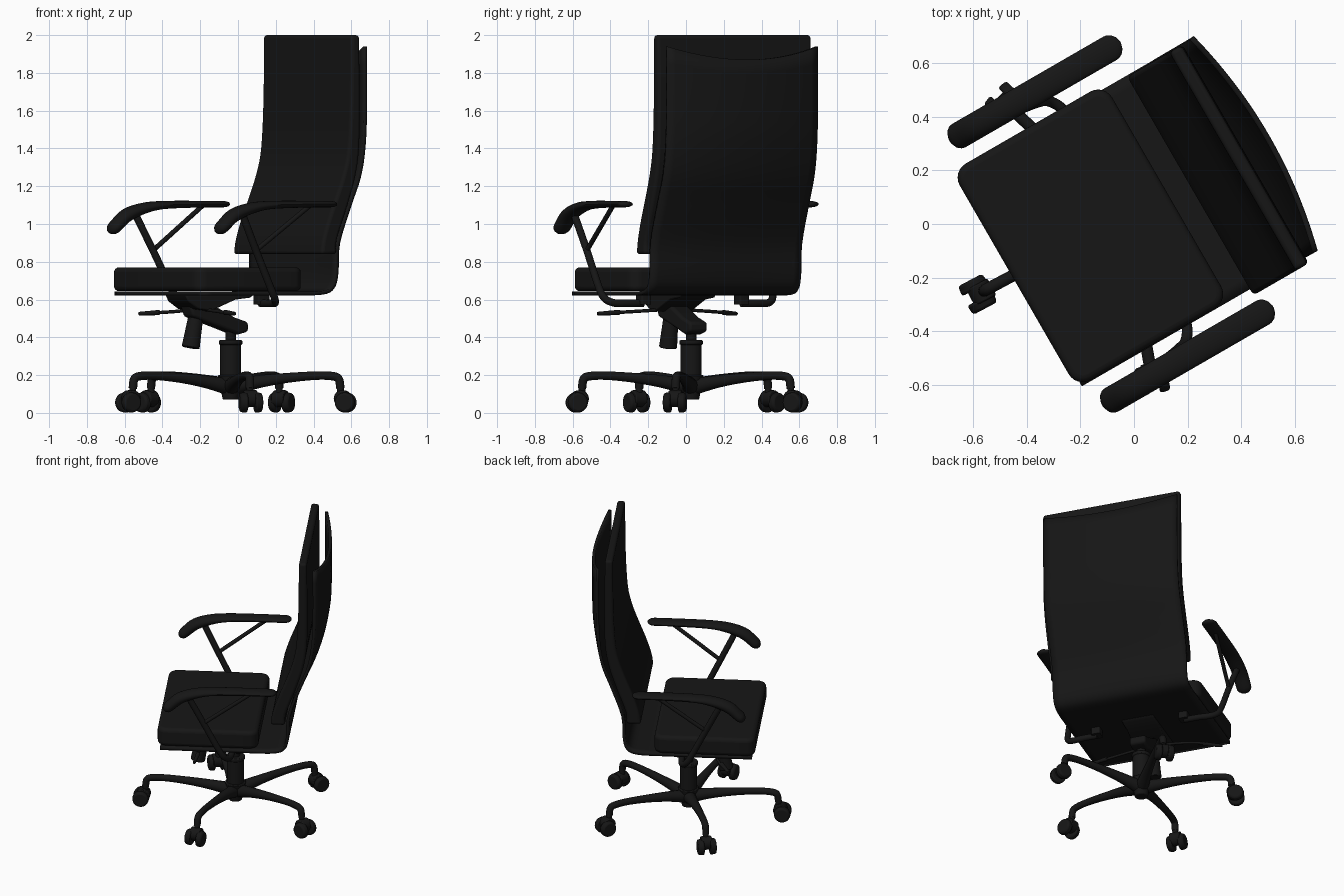
import bpy, bmesh
from math import radians, pi, sin, cos
from mathutils import Matrix, Vector

if "Cube" in bpy.data.objects:
    bpy.data.objects.remove(bpy.data.objects["Cube"])

# Local frame: x = towards the backrest, y = sideways; whole chair is turned 30 degrees
PLACE = Matrix.Rotation(radians(30), 4, 'Z') @ Matrix.Translation((0, 0.043, 0))
black = bpy.data.materials.new("black")
black.diffuse_color = (0.008, 0.008, 0.008, 1)
black.use_nodes = True
black.node_tree.nodes["Principled BSDF"].inputs["Base Color"].default_value = black.diffuse_color


def add(name, bm, bevel=0, segs=4, solid=0):
    bmesh.ops.recalc_face_normals(bm, faces=bm.faces)
    me = bpy.data.meshes.new(name)
    bm.to_mesh(me)
    bm.free()
    me.transform(PLACE)
    me.materials.append(black)
    ob = bpy.data.objects.new(name, me)
    bpy.context.collection.objects.link(ob)
    if solid:
        m = ob.modifiers.new("thickness", 'SOLIDIFY')
        m.thickness, m.offset = solid, 0
    if bevel:
        m = ob.modifiers.new("rounding", 'BEVEL')
        m.width, m.segments, m.limit_method, m.angle_limit = bevel, segs, 'ANGLE', radians(50)
    return ob


def smooth(pts, n=4):
    """Catmull-Rom curve through tuples of any length."""
    p = [Vector(q) for q in pts]
    p = [2 * p[0] - p[1]] + p + [2 * p[-1] - p[-2]]
    out = []
    for a, b, c, d in zip(p, p[1:], p[2:], p[3:]):
        for i in range(n):
            t = i / n
            out.append(0.5 * (2 * b + (c - a) * t + (2 * a - 5 * b + 4 * c - d) * t * t
                              + (3 * b - a - 3 * c + d) * t ** 3))
    return out + [p[-2]]


def prism(name, poly, lo, hi, axis='Y', **kw):
    """Extrude a closed outline: (x, z) along y, or (x, y) along z."""
    bm = bmesh.new()
    f = bm.faces.new([bm.verts.new((a, lo, b) if axis == 'Y' else (a, b, lo)) for a, b in poly])
    r = bmesh.ops.extrude_face_region(bm, geom=[f])
    d = (0, hi - lo, 0) if axis == 'Y' else (0, 0, hi - lo)
    bmesh.ops.translate(bm, vec=d, verts=[v for v in r['geom'] if isinstance(v, bmesh.types.BMVert)])
    return add(name, bm, **kw)


def rounded_rect(x0, x1, h, r):
    return [(cx + r * cos(a), cy + r * sin(a))
            for cx, cy, q in ((x1 - r, h - r, 0), (x0 + r, h - r, 1), (x0 + r, r - h, 2), (x1 - r, r - h, 3))
            for a in [(q + i / 6) * pi / 2 for i in range(7)]]


def cyl(name, a, b, r1, r2=None, bevel=0.006, sides=32):
    a, b = Vector(a), Vector(b)
    d = b - a
    bm = bmesh.new()
    bmesh.ops.create_cone(bm, cap_ends=True, segments=sides, radius1=r1,
                          radius2=r1 if r2 is None else r2, depth=d.length,
                          matrix=Matrix.Translation((a + b) / 2) @ d.to_track_quat('Z', 'Y').to_matrix().to_4x4())
    return add(name, bm, bevel=bevel, segs=2)


def tube(name, pts, r):
    """Round bar through (x, y, z, radius factor) points."""
    cu = bpy.data.curves.new(name, 'CURVE')
    cu.dimensions, cu.bevel_depth, cu.bevel_resolution, cu.use_fill_caps = '3D', r, 4, True
    sp = cu.splines.new('POLY')
    path = smooth(pts, 6)
    sp.points.add(len(path) - 1)
    for p, q in zip(sp.points, path):
        p.co, p.radius = (q[0], q[1], q[2], 1), q[3]
    cu.transform(PLACE)
    cu.materials.append(black)
    bpy.context.collection.objects.link(bpy.data.objects.new(name, cu))


# Seat cushion
prism("seat_cushion", rounded_rect(-0.49, 0.165, 0.465, 0.06), 0.645, 0.77, axis='Z', bevel=0.025)

# Shell: thin L-shaped sheet under the seat and up the back, bowed and dipped at the top
line = smooth([(-0.47, .632), (-0.2, .632), (0.1, .632), (0.27, .636), (0.335, .665), (0.358, .74), (0.368, .9),
               (0.438, 1.1), (0.495, 1.25), (0.522, 1.4), (0.532, 1.6), (0.532, 1.94)])
bm = bmesh.new()
N = 20
rows = []
for x, z in line:
    k = min(1, max(0, (z - 0.7) / 0.8))
    dip = max(0, (z - 1.6) / 0.34)
    rows.append([bm.verts.new((x + 0.058 * k * (1 - t * t), -0.01 + 0.459 * t, z - 0.07 * dip * (1 - t * t)))
                 for t in [2 * i / N - 1 for i in range(N + 1)]])
for a, b in zip(rows, rows[1:]):
    for i in range(N):
        bm.faces.new((a[i], a[i + 1], b[i + 1], b[i]))
add("back_shell", bm, solid=0.02)

# Back cushion with lumbar curve
front = smooth([(0.25, .84), (0.262, .92), (0.297, 1.03), (0.345, 1.15), (0.388, 1.27), (0.416, 1.4),
                (0.43, 1.65), (0.434, 2.0)])
rear = smooth([(0.485, 2.0), (0.49, 1.65), (0.485, 1.4), (0.462, 1.25), (0.415, 1.1), (0.35, .92), (0.345, .84)])
prism("back_cushion", [tuple(p) for p in front + rear], -0.495, 0.445, bevel=0.022)

# Armrests
for s, side in ((1, "left"), (-1, "right")):
    bm = bmesh.new()
    pad = smooth([(-0.40, .985, .034), (-0.33, 1.045, .036), (-0.23, 1.082, .030), (-0.11, 1.1, .022),
                  (0.1, 1.105, .018), (0.25, 1.105, .017)], 5)
    rings = []

    def ring(c, tang, w, h):
        nrm = Vector((-tang[1], tang[0]))
        rings.append([bm.verts.new((c[0] + nrm[0] * h * sin(a), s * 0.568 + w * cos(a), c[1] + nrm[1] * h * sin(a)))
                      for a in [2 * pi * i / 20 for i in range(20)]])

    t0 = Vector((pad[1] - pad[0])[:2]).normalized()
    for a in (85, 60, 35, 15):
        ring(Vector(pad[0][:2]) - t0 * 0.045 * sin(radians(a)), t0, 0.05 * cos(radians(a)), pad[0][2] * cos(radians(a)))
    for i, p in enumerate(pad):
        t = Vector((pad[min(i + 1, len(pad) - 1)] - pad[max(i - 1, 0)])[:2]).normalized()
        ring(p, t, 0.05, p[2])
    for a in (15, 35, 60, 85):
        ring(Vector((0.25 + 0.045 * sin(radians(a)), 1.105)), Vector((1, 0)), 0.05 * cos(radians(a)),
             0.017 * cos(radians(a)) ** 0.5)
    for a, b in zip(rings, rings[1:]):
        for i in range(20):
            bm.faces.new((a[i], a[i - 1], b[i - 1], b[i]))
    bm.faces.new(rings[0])
    bm.faces.new(rings[-1])
    add(side + "_arm_pad", bm)
    tube(side + "_arm_post", [(-0.28, s * .568, 1.06, 1), (-0.18, s * .545, .86, 1), (-0.09, s * .53, .68, 1),
                              (-0.05, s * .515, .61, 1), (-0.02, s * .47, .582, 1), (-0.01, s * .4, .58, 1),
                              (-0.01, s * .3, .58, 1)], 0.02)
    tube(side + "_arm_brace", [(-0.18, s * .545, .86, 1), (0.14, s * .568, 1.1, 1)], 0.013)
    prism(side + "_arm_mount", rounded_rect(-0.04, 0.03, 0.03, 0.01), 0.575, 0.63, axis='Z').data.transform(
        PLACE @ Matrix.Translation((0, s * 0.3, 0)) @ PLACE.inverted())

# Tilt mechanism: housing, sloping arm, tension knob, levers
prism("mechanism_housing", [(-0.36, .625), (-0.34, .59), (-0.28, .55), (-0.2, .54), (-0.05, .6), (0.04, .61),
                            (0.06, .625)], -0.11, 0.11, bevel=0.008, segs=2)
prism("tilt_arm", [(-0.3, .57), (-0.28, .51), (-0.1, .45), (0.0, .415), (0.06, .43), (0.06, .48), (-0.02, .505),
                   (-0.15, .57)], -0.055, 0.055, bevel=0.015, segs=3)
cyl("tension_knob", (-0.235, 0, .5), (-0.265, 0, .345), 0.04, 0.048)
for name, end in (("left_lever", (-0.32, .45)), ("right_lever", (-0.25, -.44))):
    e = Vector((end[0], end[1], .525, 1))
    m = Vector((-0.23, end[1] * 0.6, .535, 1))
    tube(name + "_rod", [(-0.2, 0, .55, 1), m, e], 0.009)
    d = (e - m).to_3d().normalized() * 0.13
    cyl(name + "_paddle", e.to_3d() - d, e.to_3d(), 0.014, 0.01)

# Gas column
C = -0.02
cyl("column_rod", (C, 0, .36), (C, 0, .44), 0.028)
cyl("column_sleeve", (C, 0, .19), (C, 0, .37), 0.056)
cyl("column_cap", (C, 0, .36), (C, 0, .385), 0.062)
cyl("base_hub", (C, 0, .07), (C, 0, .2), 0.042, 0.068)

# Five-spoke base with twin-wheel casters
for k in range(5):
    a = radians(178 + 72 * k)
    d, n = Vector((cos(a), sin(a), 0)), Vector((-sin(a), cos(a), 0))

    def at(r, z, o=0):
        return Vector((C, 0, 0)) + d * r + n * o + Vector((0, 0, z))

    tube(f"spoke_{k}", [(*at(r, z), f) for r, z, f in ((0.02, .14, 1.8), (0.15, .165, 1.35), (0.3, .185, 1.05),
                                                       (0.45, .197, .9), (0.54, .195, .9), (0.577, .18, .9),
                                                       (0.587, .13, .9))], 0.025)
    cyl(f"caster_stem_{k}", at(.587, .06), at(.587, .14), 0.018)
    cyl(f"caster_axle_{k}", at(.615, .055, -.05), at(.615, .055, .05), 0.014)
    for s in (-1, 1):
        cyl(f"caster_wheel_{k}_{s}", at(.615, .055, s * .02), at(.615, .055, s * .06), 0.055, 0.05, bevel=0.01)
    cyl(f"caster_hood_{k}", at(.6, .075, -.035), at(.6, .075, .035), 0.045)

# Smooth shading, keeping hard edges
for ob in bpy.context.scene.objects:
    ob.select_set(ob.type == 'MESH')
bpy.context.view_layer.objects.active = bpy.data.objects["seat_cushion"]
bpy.ops.object.shade_smooth_by_angle(angle=radians(40))
